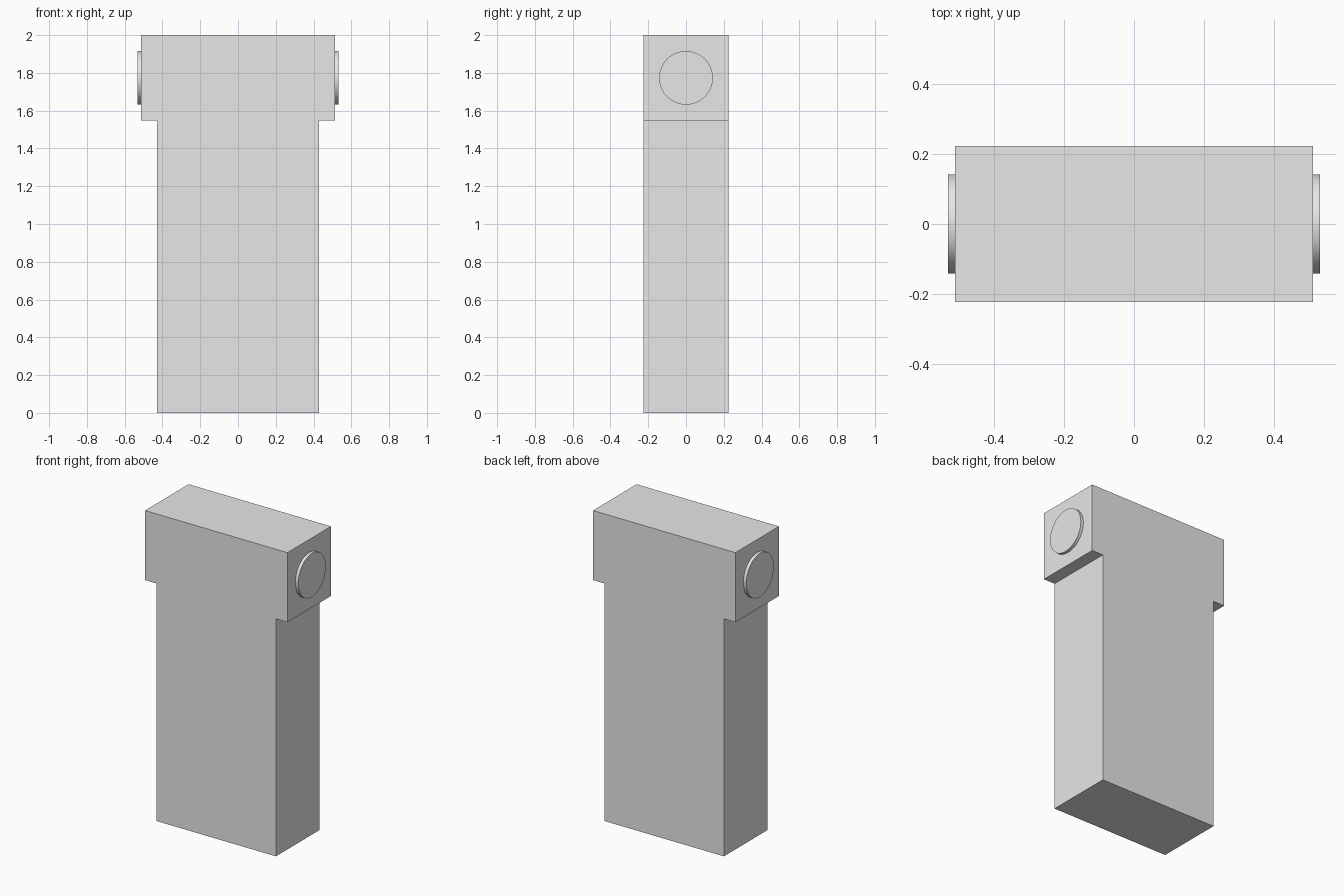
import bpy, bmesh
from math import pi

cube = bpy.data.objects.get("Cube")
if cube:
    bpy.data.objects.remove(cube, do_unlink=True)

# One light grey finish for every part
grey = bpy.data.materials.new("light_grey")
grey.use_nodes = True
grey.diffuse_color = (0.8, 0.8, 0.8, 1)
grey.node_tree.nodes["Principled BSDF"].inputs["Base Color"].default_value = grey.diffuse_color

STEM, HEAD, CAP = 0.43, 0.513, 0.533   # half widths
DEPTH = 0.224                          # half depth
SHOULDER, TOP = 1.547, 2.0

# T-shaped body: a mirrored profile extruded front to back
right_side = [(STEM, 0), (STEM, SHOULDER), (HEAD, SHOULDER), (HEAD, TOP)]
outline = right_side + [(-x, z) for x, z in reversed(right_side)]
bm = bmesh.new()
face = bm.faces.new([bm.verts.new((x, -DEPTH, z)) for x, z in outline])
extruded = bmesh.ops.extrude_face_region(bm, geom=[face])["geom"]
bmesh.ops.translate(bm, vec=(0, 2 * DEPTH, 0),
                    verts=[v for v in extruded if isinstance(v, bmesh.types.BMVert)])
bmesh.ops.recalc_face_normals(bm, faces=bm.faces)
mesh = bpy.data.meshes.new("body")
bm.to_mesh(mesh)
bm.free()
mesh.materials.append(grey)
body = bpy.data.objects.new("body", mesh)
bpy.context.collection.objects.link(body)

# Round cap on each end of the head
for name, side in (("left_cap", 1), ("right_cap", -1)):
    bpy.ops.mesh.primitive_cylinder_add(
        vertices=64, radius=0.142, depth=CAP - HEAD,
        location=(side * (CAP + HEAD) / 2, 0, (SHOULDER + TOP) / 2),
        rotation=(0, pi / 2, 0))
    cap = bpy.context.object
    cap.name = name
    cap.data.materials.append(grey)
    bpy.ops.object.shade_smooth_by_angle()
